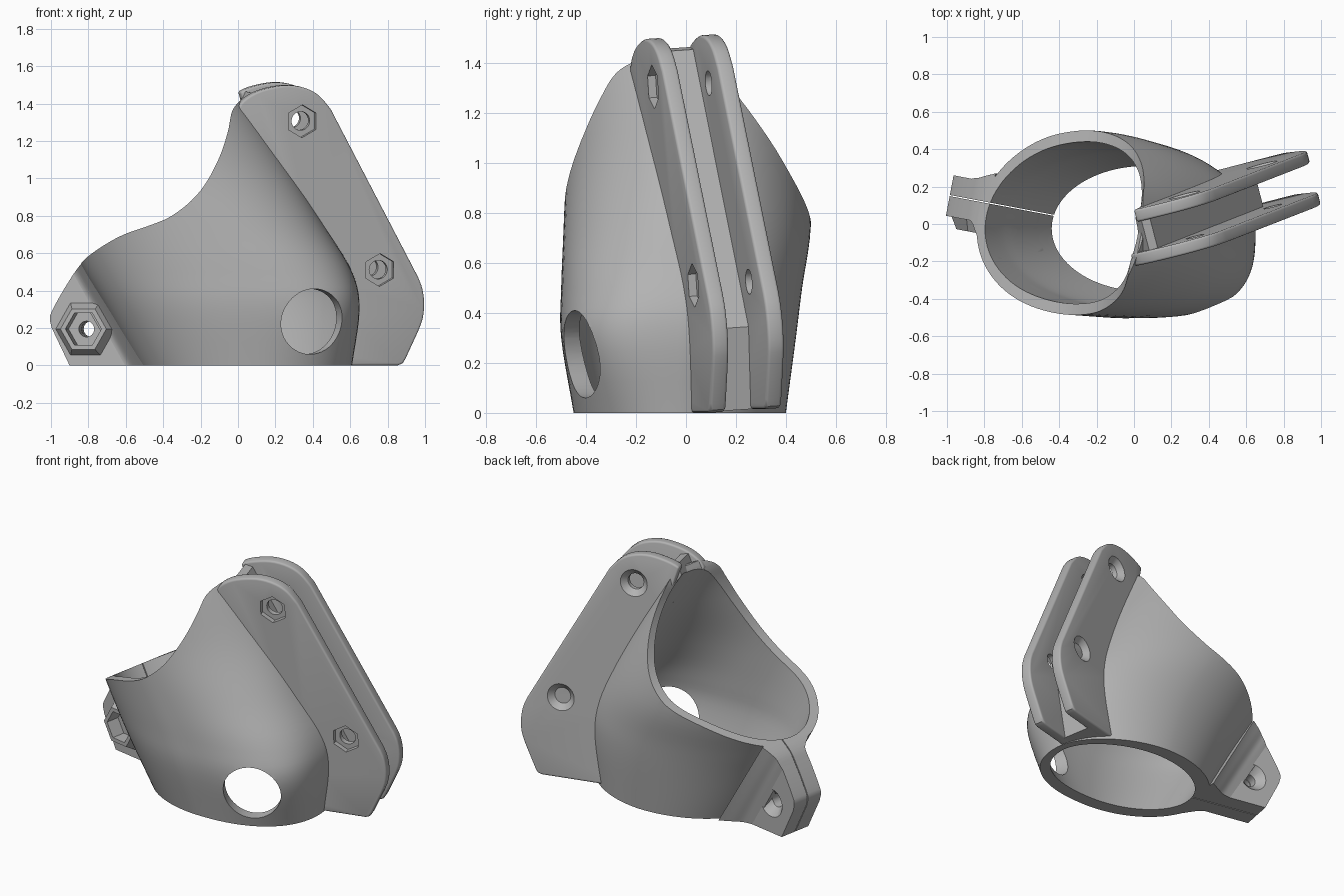
import bpy, bmesh
from math import pi, sin, cos, radians, copysign
from mathutils import Vector, Matrix

if "Cube" in bpy.data.objects:
    bpy.data.objects.remove(bpy.data.objects["Cube"])

GREY = bpy.data.materials.new("mid_grey")
GREY.use_nodes = True
GREY.diffuse_color = (0.45, 0.45, 0.45, 1)
GREY.node_tree.nodes["Principled BSDF"].inputs["Base Color"].default_value = (0.45, 0.45, 0.45, 1)


def finish(name, bm):
    bmesh.ops.recalc_face_normals(bm, faces=bm.faces)
    me = bpy.data.meshes.new(name)
    bm.to_mesh(me)
    bm.free()
    ob = bpy.data.objects.new(name, me)
    bpy.context.scene.collection.objects.link(ob)
    me.materials.append(GREY)
    return ob


def spline(pts, n):
    """Smooth curve through tuples of any size."""
    pts = [Vector(p) for p in pts]
    ext = [2 * pts[0] - pts[1]] + pts + [2 * pts[-1] - pts[-2]]
    out = []
    for a, b, c, d in zip(ext, ext[1:], ext[2:], ext[3:]):
        for i in range(n):
            t = i / n
            out.append(0.5 * (2 * b + (c - a) * t + (2 * a - 5 * b + 4 * c - d) * t ** 2
                              + (3 * b - a - 3 * c + d) * t ** 3))
    return out + [pts[-1]]


def loft(name, rings):
    bm = bmesh.new()
    loops = [[bm.verts.new(p) for p in r] for r in rings]
    n = len(loops[0])
    for a, b in zip(loops, loops[1:]):
        for i in range(n):
            bm.faces.new((a[i], a[(i + 1) % n], b[(i + 1) % n], b[i]))
    bm.faces.new(loops[0])
    bm.faces.new(loops[-1])
    return finish(name, bm)


class Plane:
    """Upright leaning plane y = a + b*x + c*z."""

    def __init__(self, a, b, c):
        self.a, self.b, self.c = a, b, c
        self.n = Vector((-b, 1, -c)).normalized()

    def at(self, x, z, off=0):
        return Vector((x, self.a + self.b * x + self.c * z, z)) + self.n * off

    def prism(self, name, outline, lo, hi):
        return loft(name, [[self.at(p[0], p[1], o) for p in outline] for o in (lo, hi)])


def cone(name, start, direction, r1, r2, depth, sides=32, spin=0):
    bm = bmesh.new()
    rot = direction.to_track_quat('Z', 'Y').to_matrix().to_4x4()
    m = Matrix.Translation(start + direction * depth / 2) @ rot @ Matrix.Rotation(spin, 4, 'Z')
    bmesh.ops.create_cone(bm, cap_ends=True, segments=sides, radius1=r1, radius2=r2,
                          depth=depth, matrix=m)
    return finish(name, bm)


def bevel(ob, width):
    m = ob.modifiers.new("bevel", 'BEVEL')
    m.width, m.segments = width, 3
    m.limit_method, m.angle_limit = 'ANGLE', radians(50)


def carve(ob, cutters):
    """Subtract the cutters, bake the result and set the shading."""
    for c in cutters:
        m = ob.modifiers.new("cut", 'BOOLEAN')
        m.operation, m.solver, m.object = 'DIFFERENCE', 'EXACT', c
    bpy.context.view_layer.update()
    dg = bpy.context.evaluated_depsgraph_get()
    me = bpy.data.meshes.new_from_object(ob.evaluated_get(dg))
    ob.modifiers.clear()
    ob.data = me
    me.shade_smooth()
    me.set_sharp_from_angle(angle=radians(32))


# Sleeve sections: z, left, right, front, back, squareness of the front left corner
SECTIONS = [(-.1, -.47, .58, -.43, .385, 2.2), (0, -.53, .61, -.45, .4, 2.3),
            (.3, -.7, .65, -.5, .44, 3), (.5, -.82, .61, -.5, .465, 2.7),
            (.75, -.96, .46, -.49, .5, 2.3), (1.05, -1.13, .28, -.48, .49, 2),
            (1.4, -1.33, .065, -.49, .46, 2), (1.75, -1.53, -.15, -.48, .45, 2)]


def power(v, n):
    return copysign(abs(v) ** (2 / n), v)


def tube(name, rows, inset):
    rings = []
    for z, l, r, f, b, square in spline(rows, 5):
        t = inset * (.06 + .03 * max(0, 1 - z / .4))
        l, r, f, b = l + t, r - inset * .05, f + t, b - t
        ring = []
        for k in range(96):
            c, s = cos(k * pi / 48), sin(k * pi / 48)
            n = 2 if c < 0 else (square if s < 0 else 1.85)
            ring.append(((l + r) / 2 + (r - l) / 2 * power(c, n),
                         (f + b) / 2 + (b - f) / 2 * power(s, n), z))
        rings.append(ring)
    return loft(name, rings)


clamp = Plane(-.035, -.19, 0)
bracket = Plane(-.141, .26, -.067)

# Shared cutters
cavity = tube("cavity_cutter", SECTIONS, 1)
rim = spline([(-1.0, .22), (-.97, .3), (-.89, .44), (-.82, .53), (-.66, .63), (-.52, .7),
              (-.36, .755), (-.26, .8), (-.16, .88), (-.085, .98), (-.025, 1.12), (.005, 1.25),
              (.015, 1.36), (.04, 1.42)], 5)
rim_cut = clamp.prism("rim_cutter",
                      [(-1.8, .22)] + list(rim) + [(.4, 1.46), (.4, 2.2), (-1.8, 2.2)], -1, 1)
split = clamp.prism("split_cutter", [(-1.3, -.2), (-.35, -.2), (-.35, 1), (-1.3, 1)],
                    -.003, .003)
out = Vector((.45, -.89, 0)).normalized()
port = cone("port_cutter", Vector((.405, -.44, .235)) - out * .25, out, .175, .175, .5, 48)
cutters = [cavity, rim_cut, split, port]

# Slanted sleeve
sleeve = tube("sleeve", SECTIONS[1:], 0)
carve(sleeve, [cavity, rim_cut, split, port])

# Flare joining the sleeve to the clamp ear
FLARE = spline([(-.1, .108, 1), (-.05, .12, 1), (-.01, .15, .8), (.04, .2, .5),
                (.11, .26, .1)], 4)
rings = []
for z in (0, .3, .6, .9):
    left = -.53 - .57 * z
    side = [[(left + u, clamp.at(left + u, z).y * w + s * h, z) for u, h, w in FLARE]
            for s in (1, -1)]
    rings.append(side[0] + side[1][::-1])
flare = loft("clamp_flare", rings)
carve(flare, [cavity, rim_cut, split])

# Clamp ear with nut boss and countersunk bolt hole
ear = clamp.prism("clamp_ear", [(-.88, 0), (-.975, .2), (-.985, .24), (-.985, .7), (-.6, .7),
                                (-.5, .2), (-.5, 0)], -.11, .11)
bx, bz = -.795, .195
bolt = cone("bolt_cutter", clamp.at(bx, bz, -.4), clamp.n, .042, .042, .8)
sink = cone("sink_cutter", clamp.at(bx, bz, .06), clamp.n, .042, .095, .055)
nut = cone("nut_cutter", clamp.at(bx, bz, -.3), clamp.n, .098, .098, .22, 6, pi / 6)
boss = cone("nut_boss", clamp.at(bx, bz, -.17), clamp.n, .125, .165, .065, 6, pi / 6)
cutters += [bolt, sink, nut]
carve(ear, [cavity, rim_cut, split, bolt, sink, nut])
carve(boss, [bolt, nut])

# Twin bracket plates
TOP = spline([(0, 1.37), (.03, 1.415), (.1, 1.46), (.19, 1.487), (.28, 1.497), (.37, 1.48),
              (.44, 1.44), (.5, 1.37)], 3)
SIDE = spline([(.968, .47), (.99, .41), (1.0, .33), (.992, .25), (.967, .18)], 3)
SIDE += [(.9, .035), (.885, .01), (.86, 0), (.38, 0), (.35, .45)]
NEAR, THICK, GAP = .007, .067, .23
HOLES = [(.345, 1.305), (.76, .51)]
front = bracket.prism("front_plate", TOP + SIDE, NEAR, NEAR + THICK)
back = bracket.prism("back_plate", TOP[5:] + SIDE, NEAR + GAP, NEAR + GAP + THICK)
front_cuts, back_cuts = [cavity], [cavity]
for x, z in HOLES:
    through = cone("pin_cutter", bracket.at(x, z, -.2), bracket.n, .05, .05, .8)
    recess = cone("hex_cutter", bracket.at(x, z, -.1), bracket.n, .088, .088, .14, 6)
    dish = cone("dish_cutter", bracket.at(x, z, NEAR + GAP + THICK - .035), bracket.n,
                .05, .09, .04)
    front_cuts += [through, recess]
    back_cuts += [through, dish]
    cutters += [through, recess, dish]
for plate, cuts in ((front, front_cuts), (back, back_cuts)):
    bevel(plate, .012)
    carve(plate, cuts)

# Web filling the space between the plates
web = bracket.prism("bracket_web", [(.06, 1.36), (.1, 1.45), (.145, 1.44), (.71, .33), (.66, 0),
                                    (.38, 0), (.35, .45)], NEAR + THICK - .02, GAP + .03)
carve(web, [cavity])

for c in cutters:
    bpy.data.objects.remove(c)
